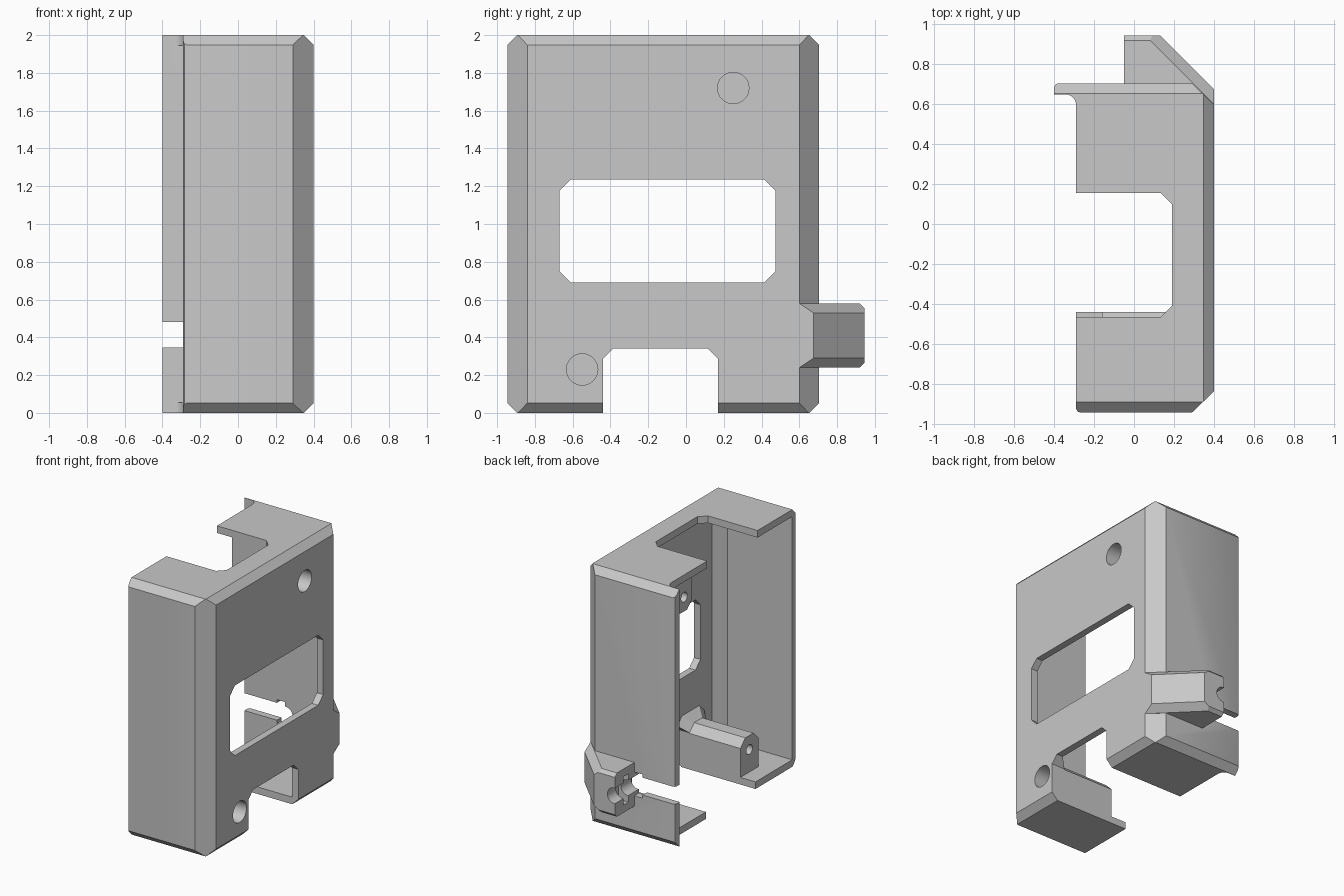
import bpy, bmesh, math
from mathutils import Matrix

if "Cube" in bpy.data.objects:
    bpy.data.objects.remove(bpy.data.objects["Cube"])

grey = bpy.data.materials.new("grey plastic")
grey.diffuse_color = (0.58, 0.58, 0.58, 1)
grey.use_nodes = True
grey.node_tree.nodes["Principled BSDF"].inputs["Base Color"].default_value = grey.diffuse_color


def link(name, bm):
    bmesh.ops.recalc_face_normals(bm, faces=bm.faces)
    me = bpy.data.meshes.new(name)
    bm.to_mesh(me)
    bm.free()
    me.materials.append(grey)
    ob = bpy.data.objects.new(name, me)
    bpy.context.collection.objects.link(ob)
    return ob


def loft(rings):
    """Closed solid through rings with equal point counts."""
    bm = bmesh.new()
    rows = [[bm.verts.new(p) for p in r] for r in rings]
    n = len(rows[0])
    for a, b in zip(rows, rows[1:]):
        for i in range(n):
            j = (i + 1) % n
            bm.faces.new((a[i], a[j], b[j], b[i]))
    bm.faces.new(rows[0])
    bm.faces.new(rows[-1])
    bmesh.ops.recalc_face_normals(bm, faces=bm.faces)
    return bm


def prism(axis, lo, hi, profile):
    """Profile swept along an axis; the profile uses the other two axes in order."""
    place = {'x': lambda a, b, t: (t, a, b), 'z': lambda a, b, t: (a, b, t)}[axis]
    return loft([[place(a, b, t) for a, b in profile] for t in (lo, hi)])


def chamfer(bm, co, no):
    """Slice off everything beyond a plane and close the cut."""
    geom = bm.verts[:] + bm.edges[:] + bm.faces[:]
    res = bmesh.ops.bisect_plane(bm, geom=geom, dist=1e-5, plane_co=co, plane_no=no, clear_outer=True)
    edges = [e for e in res["geom_cut"] if isinstance(e, bmesh.types.BMEdge) and e.is_boundary]
    bmesh.ops.contextual_create(bm, geom=edges)


def box(y0, z0, y1, z1):
    return [(y0, z0), (y1, z0), (y1, z1), (y0, z1)]


def cut_rect(a0, b0, a1, b1, c):
    """Rectangle with cut corners."""
    return [(a0 + c, b0), (a1 - c, b0), (a1, b0 + c), (a1, b1 - c),
            (a1 - c, b1), (a0 + c, b1), (a0, b1 - c), (a0, b0 + c)]


def rod(axis, centre, length, r, n=32):
    bm = bmesh.new()
    m = Matrix.Translation(centre) @ Matrix.Rotation(math.pi / 2, 4, {'x': 'Y', 'y': 'X'}[axis])
    bmesh.ops.create_cone(bm, cap_ends=True, segments=n, radius1=r, radius2=r, depth=length, matrix=m)
    return bm


def combine(ob, op, name, bm):
    tool = link(name, bm)
    mod = ob.modifiers.new(name, 'BOOLEAN')
    mod.operation, mod.solver, mod.object = op, 'EXACT', tool
    dg = bpy.context.evaluated_depsgraph_get()
    me = bpy.data.meshes.new_from_object(ob.evaluated_get(dg))
    ob.modifiers.clear()
    ob.data = me
    bpy.data.objects.remove(tool)


# Outer block with chamfered corners and a rear lip joined by a fillet
fillet = [(-.345 + .055 * math.cos(t), .595 + .055 * math.sin(t))
          for t in [i * math.pi / 12 for i in range(7)]]
outline = [(-.29, -.925), (-.284, -.939), (-.27, -.945), (.29, -.945), (.4, -.84), (.4, .6), (.29, .705),
           (-.38, .705), (-.394, .699), (-.4, .685), (-.4, .65)] + fillet[::-1]
body = prism('z', 0, 2, outline)
for z, s in ((2, 1), (0, -1)):
    chamfer(body, (0, .653, z), (0, 1, s))
    chamfer(body, (0, -.893, z), (0, -1, s))
    chamfer(body, (.348, 0, z), (1, 0, s))
case = link("case", body)

# Cable clamp block on the rear corner
clamp = prism('z', .24, .58, [(-.05, .66), (-.05, .945), (.13, .945), (.4, .675), (.4, .6), (.3, .6)])
for z, s in ((.58, 1), (.24, -1)):
    chamfer(clamp, (0, .92, z), (0, 1, s))
    chamfer(clamp, (.08, .92, z), (1, 1, s * 1.5))
combine(case, 'UNION', "cable_clamp", clamp)

# Hollow inside, open on the left
combine(case, 'DIFFERENCE', "cavity", prism('z', .055, 1.945, [
    (-1, -.89), (.265, -.89), (.345, -.81), (.345, .57), (.265, .65), (-1, .65)]))

# Screw posts flaring into the main wall
for name, y0, y1, base, tip, s in (("lower_post", -.66, -.44, .02, .34, 1),
                                   ("upper_post", .155, .36, 1.98, 1.61, -1)):
    rings = []
    for x, g in ((-.16, 0), (.28, 0), (.36, .07)):
        a, b, t, c = y0 - g, y1 + g, tip + s * g, .06
        rings.append([(x, a, base), (x, b, base), (x, b, t - s * c), (x, b - c, t),
                      (x, a + c, t), (x, a, t - s * c)])
    combine(case, 'UNION', name, loft(rings))

# Window, cable notch, top opening
cuts = [("window", prism('x', .2, .6, cut_rect(-.67, .69, .475, 1.235, .06))),
        ("lower_notch", prism('x', -1, 1, cut_rect(-.44, -.4, .17, .34, .055))),
        ("top_notch", prism('z', 1.93, 2.1, cut_rect(-1, -.465, .19, .155, .055)))]
# Screw pockets from outside and blind pilot holes from inside
for y, z in ((.25, 1.72), (-.55, .23)):
    cuts += [("pocket", rod('x', (.27, y, z), .66, .083)),
             ("pilot", rod('x', (-.2, y, z), .22, .038, 20))]
# Slot through the rear wall, rounded bore and tie channel in the clamp
cuts += [("slot", prism('x', -.6, -.049, box(.6, .345, .72, .48))),
         ("slot_end", prism('x', -.12, -.049, box(.6, .32, .72, .505))),
         ("bore", rod('y', (-.045, .8, .41), .5, .06)),
         ("tie_channel", prism('x', -.1, .035, box(.78, .3, .84, .52)))]
for name, bm in cuts:
    combine(case, 'DIFFERENCE', name, bm)

# Smooth only the round holes
bpy.context.view_layer.objects.active = case
case.select_set(True)
bpy.ops.object.shade_smooth_by_angle(angle=math.radians(25))
